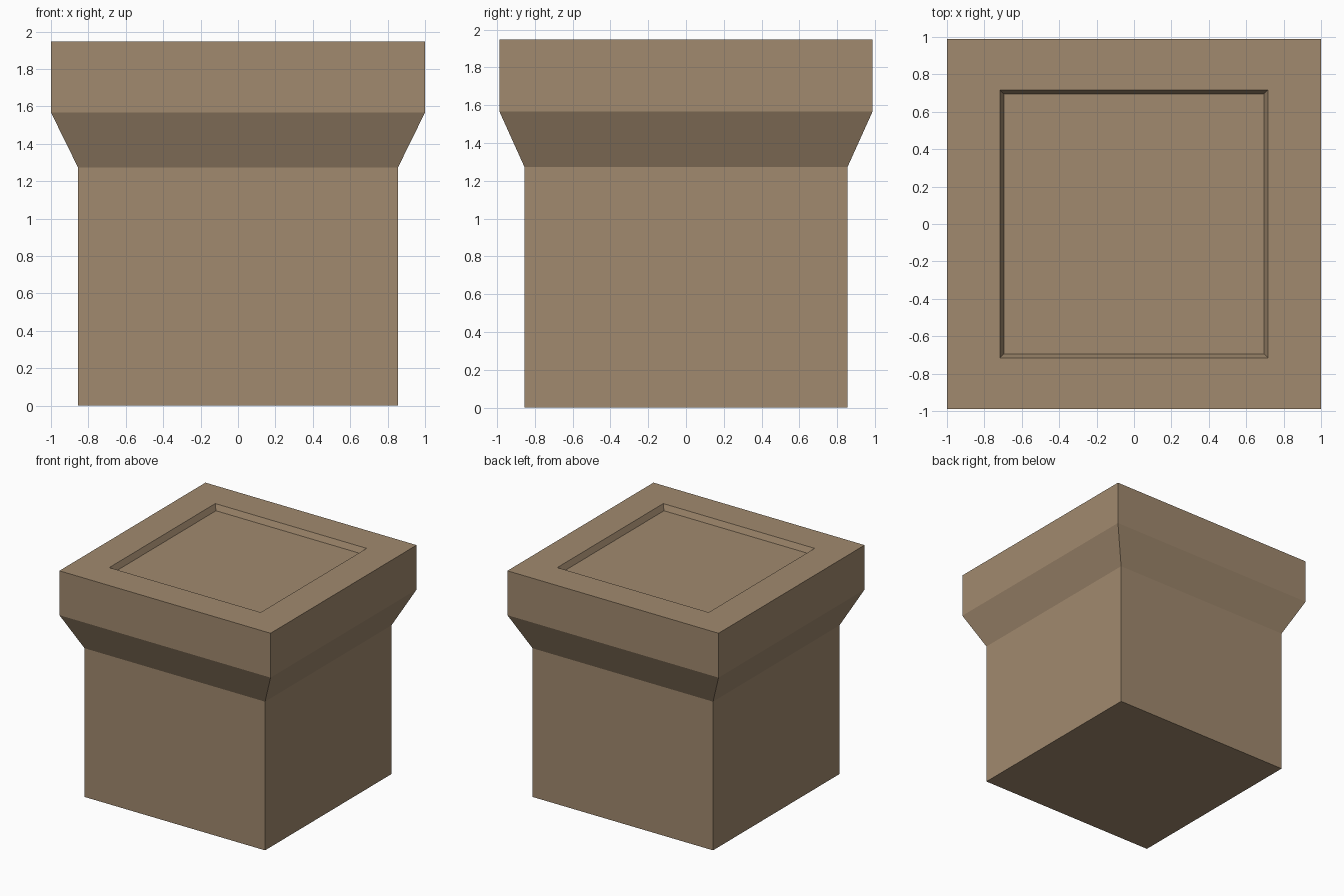
import bpy, bmesh

if "Cube" in bpy.data.objects:
    bpy.data.objects.remove(bpy.data.objects["Cube"])

stone = bpy.data.materials.new("tan stone")
stone.diffuse_color = (0.355, 0.252, 0.157, 1.0)
stone.use_nodes = True
stone.node_tree.nodes["Principled BSDF"].inputs["Base Color"].default_value = stone.diffuse_color

# Square rings from the base up, over the rim and into the shallow recess:
# (half width x, half depth y, height)
PROFILE = [
    (0.855, 0.855, 0.00),   # foot of shaft
    (0.855, 0.855, 1.273),  # top of shaft
    (1.00, 0.988, 1.568),   # flared collar
    (1.00, 0.988, 1.948),   # cap edge
    (0.717, 0.717, 1.948),  # recess rim
    (0.696, 0.696, 1.90),   # recess floor
]

bm = bmesh.new()
rings = [[bm.verts.new((sx * x, sy * y, z))
          for sx, sy in ((-1, -1), (1, -1), (1, 1), (-1, 1))]
         for x, y, z in PROFILE]

# Walls between rings
for low, high in zip(rings, rings[1:]):
    for i in range(4):
        j = (i + 1) % 4
        bm.faces.new((low[i], low[j], high[j], high[i]))

# Underside and recess floor
bm.faces.new(rings[0][::-1])
bm.faces.new(rings[-1])
bmesh.ops.recalc_face_normals(bm, faces=bm.faces)

mesh = bpy.data.meshes.new("square_pedestal")
bm.to_mesh(mesh)
bm.free()
mesh.materials.append(stone)
pedestal = bpy.data.objects.new("square_pedestal", mesh)
bpy.context.collection.objects.link(pedestal)
